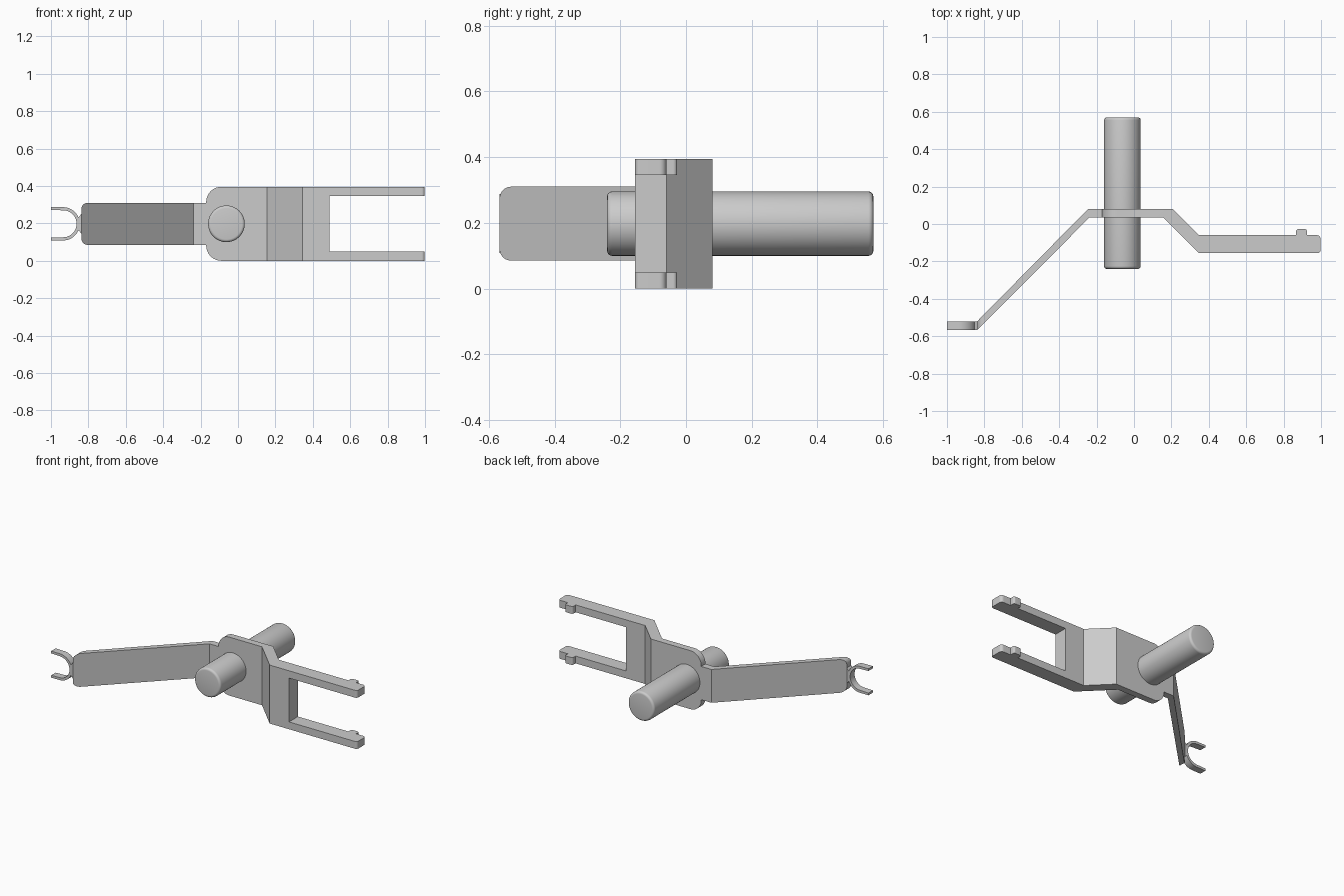
import bpy, bmesh, math
from mathutils import Vector, Matrix

cube = bpy.data.objects.get("Cube")
if cube:
    bpy.data.objects.remove(cube, do_unlink=True)

MID = 0.1975  # height of the mirror plane

grey = bpy.data.materials.new("light grey metal")
grey.use_nodes = True
colour = (0.6, 0.6, 0.6, 1)
grey.diffuse_color = colour
grey.node_tree.nodes["Principled BSDF"].inputs["Base Color"].default_value = colour


def rounded(points, steps=8):
    """Replace each (u, v, radius) corner of a path by an arc."""
    out = []
    for i, p in enumerate(points):
        c = Vector(p[:2])
        if len(p) < 3:
            out.append(c)
            continue
        a = (Vector(points[i - 1][:2]) - c).normalized()
        b = (Vector(points[(i + 1) % len(points)][:2]) - c).normalized()
        half = a.angle(b) / 2
        centre = c + (a + b).normalized() * p[2] / math.sin(half)
        start = c + a * p[2] / math.tan(half) - centre
        end = c + b * p[2] / math.tan(half) - centre
        for k in range(steps + 1):
            t = k / steps
            out.append(centre + start.lerp(end, t).normalized() * p[2])
    return out


def arc(cx, r, a0, a1, steps=14):
    angles = [math.radians(a0 + (a1 - a0) * k / steps) for k in range(steps + 1)]
    return [Vector((cx + r * math.cos(a), r * math.sin(a))) for a in angles]


def prism(name, outline, place, depth):
    """Closed prism over a flat outline; place maps (u, v) to 3D."""
    bm = bmesh.new()
    base = [bm.verts.new(place(p)) for p in outline]
    top = [bm.verts.new(v.co + Vector(depth)) for v in base]
    bm.faces.new(base[::-1])
    bm.faces.new(top)
    for i in range(len(base)):
        bm.faces.new((base[i - 1], base[i], top[i], top[i - 1]))
    bmesh.ops.recalc_face_normals(bm, faces=bm.faces)
    return finish(name, bm)


def finish(name, bm):
    mesh = bpy.data.meshes.new(name)
    bm.to_mesh(mesh)
    bm.free()
    mesh.materials.append(grey)
    ob = bpy.data.objects.new(name, mesh)
    bpy.context.collection.objects.link(ob)
    return ob


def activate(ob):
    bpy.ops.object.select_all(action='DESELECT')
    ob.select_set(True)
    bpy.context.view_layer.objects.active = ob


# Bent lever: bend profile seen from above, clip end to fork end
bend = rounded([
    (-1, -0.567), (-0.838, -0.567), (-0.238, 0.035), (0.155, 0.035),
    (0.345, -0.155), (0.998, -0.155, 0.015), (0.998, -0.06, 0.02),
    (0.925, -0.06), (0.925, -0.027, 0.012), (0.867, -0.027, 0.012),
    (0.867, -0.06), (0.347, -0.06), (0.207, 0.08), (-0.246, 0.08),
    (-0.838, -0.52), (-1, -0.52)])
lever = prism("bent_lever", bend, lambda p: (p.x, p.y, -0.1), (0, 0, 0.6))

# Face outline: fork slot, rounded plate, narrow arm and open clip
upper = rounded([
    (0.49, 0.148), (1.1, 0.148), (1.1, MID), (-0.17, MID, 0.08),
    (-0.17, 0.1125), (-0.838, 0.1125, 0.035),
    (-0.838, 0.052), (-0.848, 0.04)])
upper += arc(-0.935, 0.089, 24, 90)
upper += [Vector((-1.1, 0.091)), Vector((-1.1, 0.078))]
upper += arc(-0.935, 0.072, 90, 4)
outline = upper + [Vector((p.x, -p.y)) for p in reversed(upper)]
cutter = prism("outline_cutter", outline, lambda p: (p.x, -0.8, p.y + MID), (0, 1.6, 0))
cutter.hide_render = True

activate(lever)
mod = lever.modifiers.new("trim", 'BOOLEAN')
mod.operation = 'INTERSECT'
mod.solver = 'EXACT'
mod.object = cutter
bpy.ops.object.modifier_apply(modifier=mod.name)
bpy.data.objects.remove(cutter, do_unlink=True)

# Pivot pin with softened rims
bm = bmesh.new()
spin = Matrix.Translation((-0.062, 0.165, MID)) @ Matrix.Rotation(math.pi / 2, 4, 'X')
bmesh.ops.create_cone(bm, cap_ends=True, segments=64, radius1=0.098, radius2=0.098,
                      depth=0.81, matrix=spin)
rims = [e for e in bm.edges if abs(e.verts[0].co.y - e.verts[1].co.y) < 0.01]
bmesh.ops.bevel(bm, geom=rims, offset=0.015, segments=4, profile=0.5, affect='EDGES')
pin = finish("pivot_pin", bm)

for ob in (lever, pin):
    activate(ob)
    bpy.ops.object.shade_smooth_by_angle(angle=math.radians(30))
